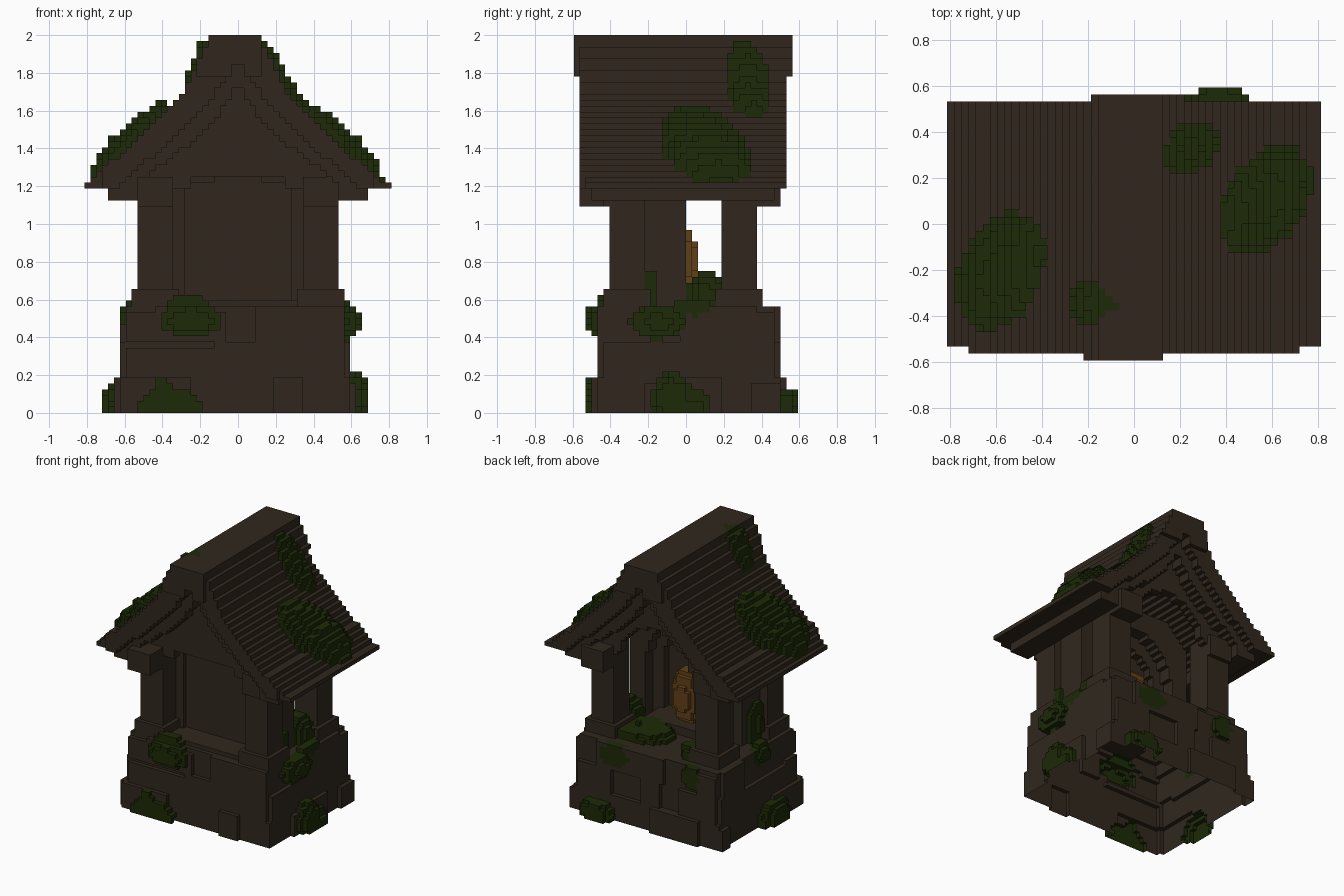
import bpy, bmesh, math, random
from mathutils import Vector

cube = bpy.data.objects.get("Cube")
if cube:
    bpy.data.objects.remove(cube, do_unlink=True)

random.seed(4)
V = 1 / 32  # size of one block


def material(name, rgb):
    m = bpy.data.materials.new(name)
    m.diffuse_color = (*rgb, 1)
    m.use_nodes = True
    b = m.node_tree.nodes["Principled BSDF"]
    b.inputs["Base Color"].default_value = (*rgb, 1)
    b.inputs["Roughness"].default_value = 0.9
    return m


BROWN = material("dark brown", (0.0305, 0.0208, 0.0128))
MOSS = material("moss green", (0.0115, 0.0225, 0.002))
AMBER = material("amber", (0.12, 0.05, 0.009))

owner = {}  # block -> name of the part that holds it
parts = {}  # part name -> material


def part(name, cells, mat=BROWN):
    parts[name] = mat
    for c in cells:
        owner[c] = name


def box(x0, x1, y0, y1, z0, z1):
    a, b, c, d, e, f = [round(v / V) for v in (x0, x1, y0, y1, z0, z1)]
    return {(i, j, k) for i in range(a, b) for j in range(c, d) for k in range(e, f)}


def boxes(name, rows):
    part(name, set().union(*(box(*r) for r in rows)))


def ellipsoid(c, r, rough=0.0):
    (i0, i1), (j0, j1), (k0, k1) = [(math.floor((a - b) / V), math.ceil((a + b) / V))
                                    for a, b in zip(c, r)]
    cells = set()
    for i in range(i0, i1 + 1):
        for j in range(j0, j1 + 1):
            for k in range(max(0, k0), k1 + 1):
                d = sum((((n + 0.5) * V - a) / s) ** 2 for n, a, s in zip((i, j, k), c, r))
                if d < 1 + random.uniform(-rough, rough):
                    cells.add((i, j, k))
    return cells


# Heights at a distance from the ridge: roof top, roof underside, gable board underside
TOP = [(0, 2), (0.13, 2), (0.156, 1.93), (0.18, 1.88), (0.22, 1.8), (0.28, 1.7), (0.36, 1.6),
       (0.46, 1.5), (0.56, 1.41), (0.66, 1.33), (0.73, 1.28), (0.78, 1.23), (0.9, 1.22)]
UNDER = [(0, 1.89), (0.07, 1.75), (0.2, 1.6), (0.41, 1.39), (0.52, 1.31), (0.65, 1.19), (0.9, 1.19)]
BOARD = [(0, 1.75), (0.07, 1.62), (0.17, 1.49), (0.36, 1.35), (0.49, 1.24), (0.55, 1.19), (0.9, 1.19)]


def height(curve, x):
    x = abs(x)
    for (a, za), (b, zb) in zip(curve, curve[1:]):
        if x <= b:
            return za + (zb - za) * (x - a) / (b - a)


def roof_z(x):
    return height(TOP, x + V / 2)


def columns(half):
    n = round(half / V)
    return [((i + 0.5) * V, i * V, (i + 1) * V) for i in range(-n, n)]


# Stone base: courses with stones that stand one block proud of the core
for name, x0, x1, y0, y1, z0, z1, rows in (
        ("base_lower", -0.625, 0.594, -0.469, 0.5, 0, 0.2, 1),
        ("base_upper", -0.594, 0.5625, -0.438, 0.469, 0.2, 0.57, 2)):
    stones = [(x0, x1, y0, y1, z0, z1)]
    for r in range(rows):
        a, b = z0 + (z1 - z0) * r / rows, z0 + (z1 - z0) * (r + 1) / rows
        for side in range(4):
            lo, hi = (x0, x1) if side < 2 else (y0, y1)
            wall = (y0 - V, y0, x0 - V, x0) if side % 2 == 0 else (y1, y1 + V, x1, x1 + V)
            face = wall[:2] if side < 2 else wall[2:]
            t = lo
            while t < hi - 0.05:
                e = min(t + random.uniform(0.13, 0.28), hi)
                if random.random() < 0.75:
                    top = b - random.choice((0, 0, V))
                    stones.append((t, e, *face, a, top) if side < 2 else (*face, t, e, a, top))
                t = e
    boxes(name, stones)

# Four posts with wide feet and capitals; two capitals reach out under the gables
for s, side, front, back in ((-1, "right", -0.5625, 0.406), (1, "left", -0.4375, 0.5)):
    x0, x1 = sorted((s * 0.344, s * 0.531))
    for y0, y1, c0, c1, end in ((-0.406, -0.219, front, -0.219, "front"),
                                (0.1875, 0.375, 0.1875, back, "back")):
        boxes(f"{end}_{side}_post", [(x0, x1, y0, y1, 0.56, 1.25),
                                     (x0 - V, x1 + V, y0 - V, y1 + V, 0.56, 0.656)])
        boxes(f"{end}_{side}_capital", [(x0, x1, c0, c1, 1.094, 1.25)])
    # Board under the eaves
    x0, x1 = sorted((s * 0.531, s * 0.6875))
    boxes(f"{side}_eave_board", [(x0, x1, -0.5, 0.47, 1.125, 1.22)])

# Sills between the posts
boxes("front_sill", [(-0.38, 0.38, -0.406, -0.2, 0.56, 0.594)])
boxes("altar_step", [(-0.28, 0.28, -0.2, 0.094, 0.56, 0.625)])


# Niche: a back panel and two stepped arches open to the rear
def arch(x, half, spring):
    return spring + math.sqrt(max(0, half * half - x * x)) if abs(x) < half else 0.57


for name, y0, y1, half, spring in (("niche_panel", -0.219, -0.156, 0, 0),
                                   ("niche_inner_arch", -0.156, -0.094, 0.25, 1.0),
                                   ("niche_outer_arch", -0.094, 0, 0.33, 1.02)):
    boxes(name, [(a, b, y0, y1, arch(x, half, spring), min(1.5, height(UNDER, x) + V))
                 for x, a, b in columns(0.47)])

# Frame and corner brackets on the front of the panel
boxes("front_frame", [r for s in (-1, 1) for r in (
    (*sorted((s * 0.28, s * 0.36)), -0.25, -0.219, 0.57, 1.25),
    (*sorted((s * 0.125, s * 0.28)), -0.25, -0.219, 1.219, 1.25))])

# Egg-shaped lamp
part("lamp", ellipsoid((0, -0.06, 0.81), (0.127, 0.125, 0.205)), AMBER)

# Gable walls
boxes("front_gable", [(a, b, -0.406, -0.344, 1.25 if abs(x) < 0.25 else 1.19, height(UNDER, x))
                      for x, a, b in columns(0.594)])
boxes("back_gable", [(a, b, 0.3125, 0.375, max(1.19, arch(x, 0.3, 1.16)), height(UNDER, x))
                     for x, a, b in columns(0.594)])

# Roof: stepped boards, with a recessed board under each gable edge and a ridge cap
roof, trim, cap = [], [], []
for x, a, b in columns(0.8125):
    z, under = roof_z(x), height(UNDER, x)
    roof.append((a, b, -0.5625 if abs(x) < 0.72 else -0.531, 0.531, under, z))
    trim += [(a, b, e0, e1, height(BOARD, x), under)
             for e0, e1 in ((-0.5, -0.344), (0.3125, 0.469))]
    if -0.22 < x < 0.22:
        cap.append((a, b, -0.594 if x < 0.125 else -0.5625,
                    0.5625 if x > -0.19 else 0.531, max(1.78, under), z))
boxes("gable_boards", trim)
boxes("roof", roof)
boxes("ridge_cap", cap)

# Moss on the roof: mounds over slanted oval patches
mounds = set()
for cx, cy, rx, ry, slant, thick in ((-0.58, -0.21, 0.2, 0.245, 0.4, 3.4),
                                     (0.57, 0.1, 0.205, 0.22, 0.45, 3.4),
                                     (0.25, 0.33, 0.125, 0.11, 0.2, 2.2),
                                     (-0.2, -0.34, 0.08, 0.095, 0, 2.2),
                                     (-0.11, -0.35, 0.045, 0.03, 0, 0)):
    for x, a, b in columns(0.8125):
        for j in range(-17, 17):
            dy = (j + 0.5) * V - cy - slant * (x - cx)
            d = ((x - cx) / rx) ** 2 + (dy / ry) ** 2
            if d < 1 + random.uniform(-0.08, 0.08):
                top = round(roof_z(x) / V)
                high = min(max(top, 63), top + 1 + int(thick * math.sqrt(max(0, 1 - d))))
                mounds.update((round(a / V), j, k) for k in range(top - 1, high))
part("roof_moss", mounds, MOSS)

# Moss clumps on the stone and around the posts
clumps = {
    "front": [((-0.36, -0.5, 0.04), (0.18, 0.04, 0.1)), ((-0.4, -0.5, 0.13), (0.05, 0.03, 0.06)),
              ((-0.25, -0.47, 0.49), (0.16, 0.065, 0.085)),
              ((-0.27, -0.43, 0.58), (0.12, 0.05, 0.045))],
    "back": [((0.37, 0.53, 0.05), (0.14, 0.07, 0.09)), ((0.22, 0.22, 0.58), (0.25, 0.17, 0.06)),
             ((0.26, 0.46, 0.48), (0.14, 0.05, 0.09)), ((-0.28, 0.34, 0.6), (0.07, 0.06, 0.07)),
             ((-0.38, 0.46, 0.48), (0.09, 0.05, 0.09))],
    "left": [((0.62, -0.07, 0.07), (0.07, 0.11, 0.15)), ((0.62, 0.04, 0.03), (0.06, 0.1, 0.1)),
             ((0.58, -0.15, 0.48), (0.07, 0.15, 0.09)), ((0.56, 0.04, 0.56), (0.04, 0.12, 0.05)),
             ((0.51, -0.19, 0.66), (0.03, 0.035, 0.1)), ((0.42, 0.1, 0.63), (0.11, 0.1, 0.12))],
    "right": [((-0.65, -0.12, 0.05), (0.07, 0.15, 0.12)), ((-0.46, -0.15, 0.68), (0.06, 0.1, 0.17)),
              ((-0.56, -0.07, 0.51), (0.06, 0.11, 0.08))],
}
for side, spots in clumps.items():
    part(f"{side}_moss", set().union(*(ellipsoid(c, r, 0.05) for c, r in spots)), MOSS)

# Build each part from the block faces that no other block covers; the base is open below
DIRS = [Vector(d) for d in ((1, 0, 0), (-1, 0, 0), (0, 1, 0), (0, -1, 0), (0, 0, 1), (0, 0, -1))]
meshes = {name: bmesh.new() for name in parts}
for c, name in owner.items():
    mid = Vector(c) + Vector((0.5, 0.5, 0.5))
    for d in DIRS:
        n = (c[0] + int(d.x), c[1] + int(d.y), c[2] + int(d.z))
        if n in owner or n[2] < 0:
            continue
        u = Vector((d.y, d.z, d.x))
        w = d.cross(u)
        bm = meshes[name]
        bm.faces.new([bm.verts.new((mid + (d + u * p + w * q) / 2) * V)
                      for p, q in ((-1, -1), (1, -1), (1, 1), (-1, 1))])
for name, bm in meshes.items():
    bmesh.ops.remove_doubles(bm, verts=bm.verts, dist=1e-4)
    bmesh.ops.dissolve_limit(bm, angle_limit=0.01, verts=bm.verts, edges=bm.edges)
    me = bpy.data.meshes.new(name)
    bm.to_mesh(me)
    bm.free()
    me.materials.append(parts[name])
    bpy.context.collection.objects.link(bpy.data.objects.new(name, me))
